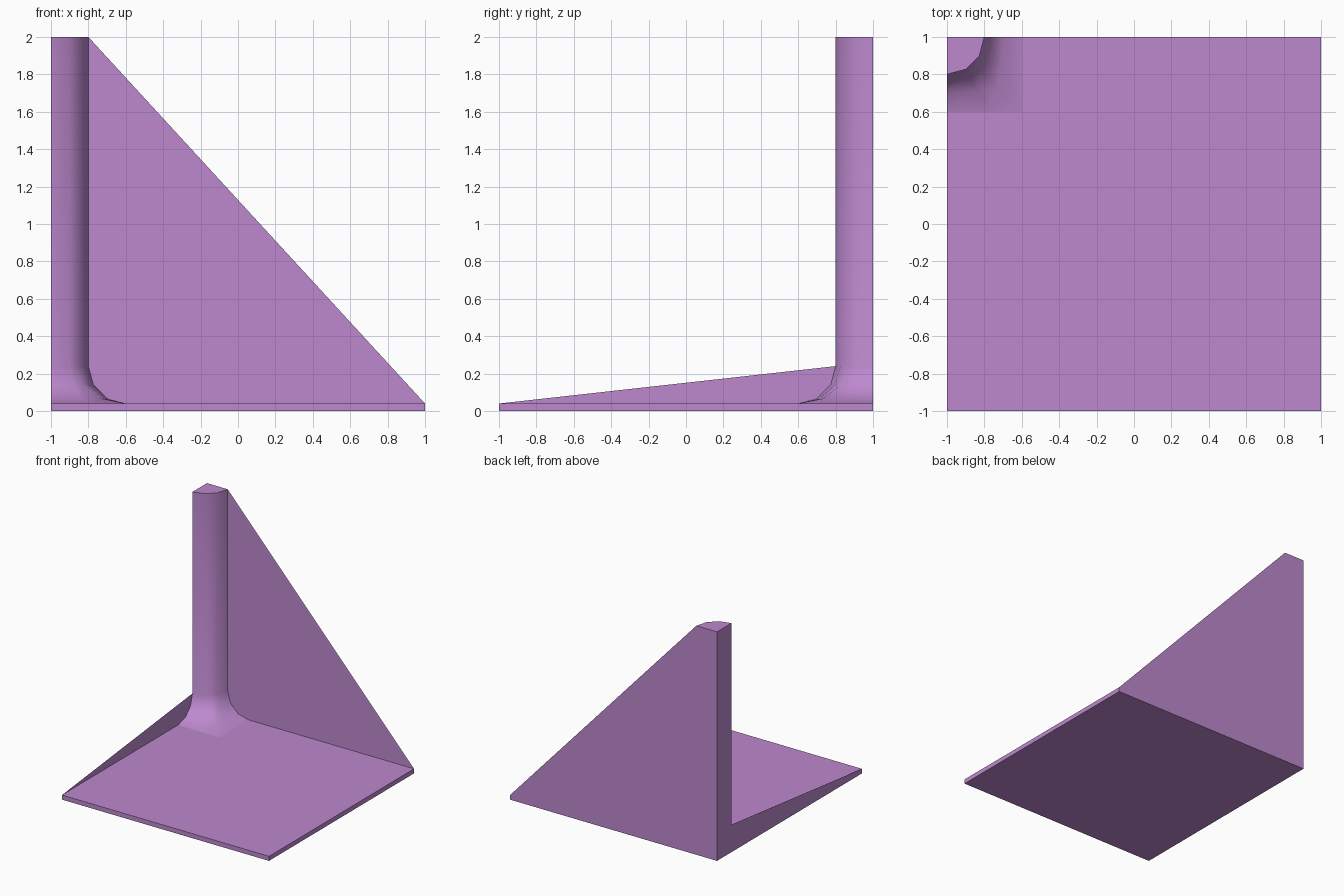
import bpy, bmesh, math

old = bpy.data.objects.get("Cube")
if old:
    bpy.data.objects.remove(old, do_unlink=True)

purple = bpy.data.materials.new("purple")
purple.use_nodes = True
COLOUR = (0.51, 0.25, 0.62, 1)
purple.diffuse_color = COLOUR
purple.node_tree.nodes["Principled BSDF"].inputs["Base Color"].default_value = COLOUR

BASE_TOP, TOP, R = 0.04, 2.0, 0.2


def finish(bm, name, fix_normals=True):
    if fix_normals:
        bmesh.ops.recalc_face_normals(bm, faces=bm.faces)
    mesh = bpy.data.meshes.new(name)
    bm.to_mesh(mesh)
    bm.free()
    mesh.materials.append(purple)
    obj = bpy.data.objects.new(name, mesh)
    bpy.context.collection.objects.link(obj)
    return obj


def sheet(name, points):
    bm = bmesh.new()
    bm.faces.new([bm.verts.new(p) for p in points])
    return finish(bm, name, False)


# Base plate
bm = bmesh.new()
bmesh.ops.create_cube(bm, size=1)
bmesh.ops.scale(bm, vec=(2, 2, BASE_TOP), verts=bm.verts)
bmesh.ops.translate(bm, vec=(0, 0, BASE_TOP / 2), verts=bm.verts)
finish(bm, "base_plate")

# Concave fillet profile: (outward fraction, height), from the post down to the base
fillet = [(1 - math.cos(math.radians(a)), BASE_TOP + R * (1 - math.sin(math.radians(a))))
          for a in (0, 30, 60, 90)]

# Quarter-round corner post, its foot flaring into a square corner
bm = bmesh.new()
rings = []
for spread, z in [(0, TOP)] + fillet:
    ring = [bm.verts.new((-1, 1, z))]
    for deg in (0, 30, 45, 60, 90):
        a = math.radians(deg)
        near = R * math.cos(math.radians(15)) if deg == 45 else R
        far = 2 * R / max(math.cos(a), math.sin(a))
        r = near + (far - near) * spread
        ring.append(bm.verts.new((-1 + r * math.cos(a), 1 - r * math.sin(a), z)))
    rings.append(ring)
for upper, lower in zip(rings, rings[1:]):
    for i in range(6):
        j = (i + 1) % 6
        bm.faces.new((upper[i], upper[j], lower[j], lower[i]))
bm.faces.new(rings[0])
bm.faces.new(rings[-1])
post = finish(bm, "corner_post")
bpy.ops.object.select_all(action='DESELECT')
post.select_set(True)
bpy.context.view_layer.objects.active = post
bpy.ops.object.shade_smooth_by_angle(angle=math.radians(40))

# Thin triangular walls that meet the post and its fillet
curve = [(R + R * s, z) for s, z in fillet]
sheet("back_wall", [(-1 + R, 1, TOP)] + [(-1 + d, 1, z) for d, z in curve] + [(1, 1, BASE_TOP)])
sheet("side_wall", [(-1, 1 - d, z) for d, z in curve] + [(-1, -1, BASE_TOP)])

# Make both walls face outwards
for name, axis, sign in (("back_wall", 1, 1), ("side_wall", 0, -1)):
    mesh = bpy.data.objects[name].data
    if mesh.polygons[0].normal[axis] * sign < 0:
        mesh.flip_normals()
